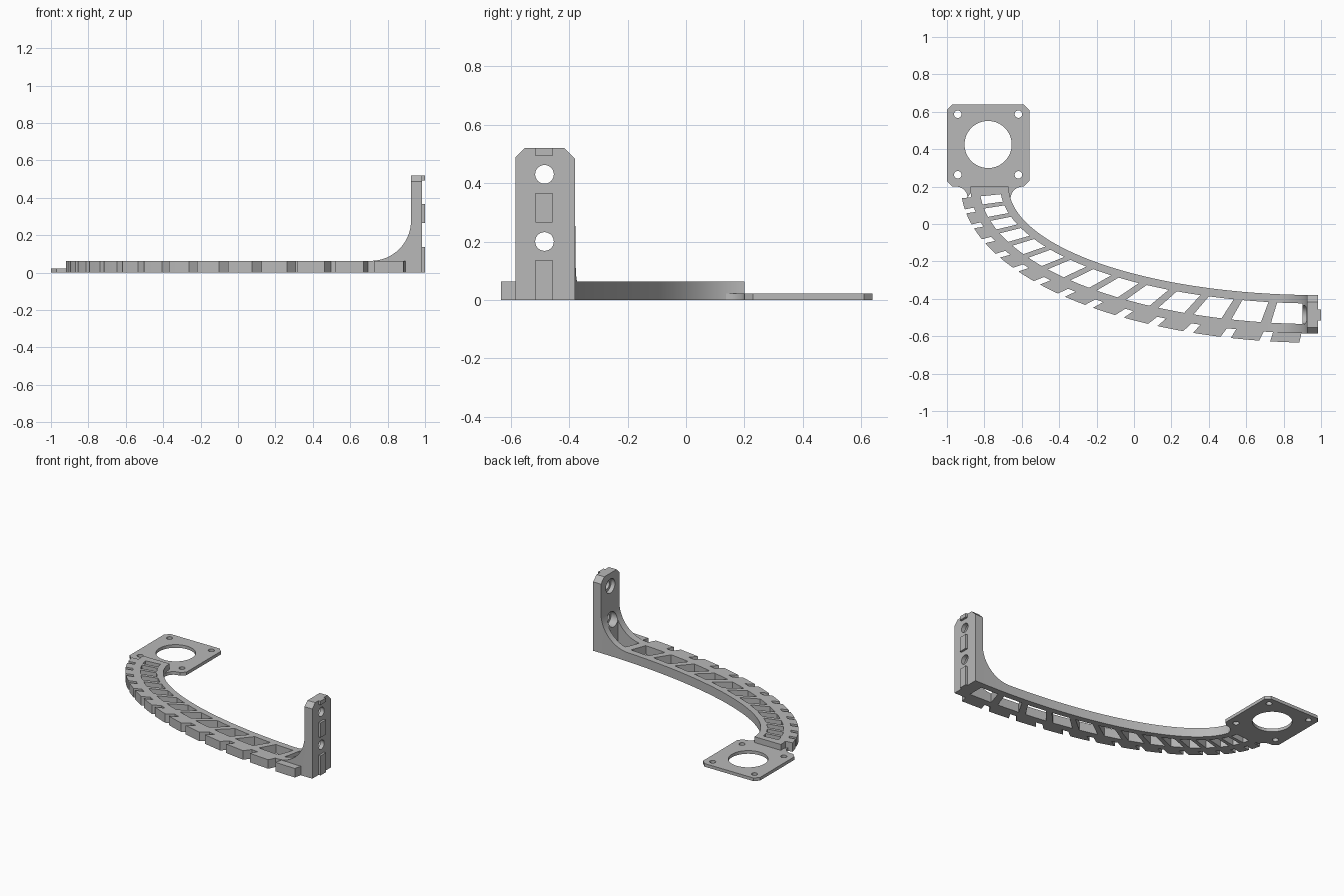
import bpy, bmesh, math
from math import sin, cos, pi

if "Cube" in bpy.data.objects:
    bpy.data.objects.remove(bpy.data.objects["Cube"])

grey = bpy.data.materials.new("plain_grey")
grey.use_nodes = True
grey.diffuse_color = (0.48, 0.48, 0.48, 1)
grey.node_tree.nodes["Principled BSDF"].inputs["Base Color"].default_value = (0.48, 0.48, 0.48, 1)

THICK = 0.063    # arm height
WIDTH = 0.205    # arm width
RAIL = 0.045     # rail width


def prism(name, loops, axis, lo, hi):
    """Extrude closed 2D loops along an axis; loops are (y,z), (x,z) or (x,y)."""
    place = {"x": lambda p, d: (d, p[0], p[1]),
             "y": lambda p, d: (p[0], d, p[1]),
             "z": lambda p, d: (p[0], p[1], d)}[axis]
    bm = bmesh.new()
    for loop in loops:
        a = [bm.verts.new(place(p, lo)) for p in loop]
        b = [bm.verts.new(place(p, hi)) for p in loop]
        bm.faces.new(a)
        bm.faces.new(b)
        for i in range(len(loop)):
            j = (i + 1) % len(loop)
            bm.faces.new((a[i], a[j], b[j], b[i]))
    bmesh.ops.recalc_face_normals(bm, faces=bm.faces)
    mesh = bpy.data.meshes.new(name)
    bm.to_mesh(mesh)
    bm.free()
    mesh.materials.append(grey)
    obj = bpy.data.objects.new(name, mesh)
    bpy.context.collection.objects.link(obj)
    return obj


def boolean(obj, tool, operation):
    """Apply a boolean and remove the helper."""
    tool.hide_render = True
    mod = obj.modifiers.new(operation, "BOOLEAN")
    mod.object, mod.operation, mod.solver = tool, operation, "EXACT"
    bpy.context.view_layer.objects.active = obj
    bpy.ops.object.modifier_apply(modifier=mod.name)
    bpy.data.objects.remove(tool)


def smooth(obj):
    bpy.ops.object.select_all(action="DESELECT")
    obj.select_set(True)
    bpy.context.view_layer.objects.active = obj
    bpy.ops.object.shade_smooth_by_angle(angle=math.radians(25))


def arc(cx, cy, r, start, end, n):
    return [(cx + r * cos(start + (end - start) * i / n),
             cy + r * sin(start + (end - start) * i / n)) for i in range(n + 1)]


def circle(cx, cy, r, n=32):
    return arc(cx, cy, r, 0, 2 * pi, n)[:-1]


def rect(x0, y0, x1, y1):
    return [(x0, y0), (x1, y0), (x1, y1), (x0, y1)]


def bow(t, offset):
    """Point on the quarter ellipse of the arm, offset from its inner edge."""
    return (0.985 - (1.655 + offset) * sin(t), 0.2 - (0.58 + offset) * cos(t))


def sweep(t0, t1, offset, n):
    return [bow(t0 + (t1 - t0) * i / n, offset) for i in range(n + 1)]


def skew(t):
    return 0.035 * sin(2.2 * t)


# Arm and upright: curved band trimmed by a side profile and an end profile
arm = prism("curved_arm", [sweep(0, pi / 2, 0, 64) + sweep(pi / 2, 0, WIDTH, 64)], "z", 0, 0.7)
r = 0.215
side = [(-1.2, -0.1), (1.1, -0.1), (1.1, 0.6), (0.925, 0.6)]
side += arc(0.925 - r, THICK + r, r, 0, -pi / 2, 16) + [(-1.2, THICK)]
boolean(arm, prism("side_profile", [side], "y", -1, 1), "INTERSECT")
end = [(-1, -0.1), (1, -0.1), (1, 0.3), (-0.197, 0.3), (-0.417, 0.52),
       (-0.553, 0.52), (-0.773, 0.3), (-1, 0.3)]
boolean(arm, prism("end_profile", [end], "x", -1.2, 1.2), "INTERSECT")

# Slanted windows between the two rails
windows = []
far = WIDTH - 0.05
previous = None
for k in range(14):
    t = 0.14 + 0.121 * k - 0.00126 * k * k
    if previous is None:
        near_start = math.asin(0.085 / (1.655 + RAIL))
        far_start = math.asin(0.085 / (1.655 + far))
    else:
        far_start = previous + 0.03
        near_start = far_start - skew(far_start)
    windows.append(sweep(near_start, t - skew(t), RAIL, 4) + sweep(t, far_start, far, 4))
    previous = t
boolean(arm, prism("window_cutter", windows, "z", -0.1, 0.7), "DIFFERENCE")

# Counterbored screw holes in the upright
for radius, lo, hi in ((0.05, 0.7, 0.955), (0.032, 0.8, 1.1)):
    holes = [circle(-0.485, z, radius) for z in (0.2, 0.43)]
    boolean(arm, prism("hole_cutter", holes, "x", lo, hi), "DIFFERENCE")
smooth(arm)

# Teeth along the outer edge
teeth = []
for k in range(14):
    t1 = 0.135 + 0.1125 * k - 0.0006 * k * k
    t0 = t1 - 0.082 + 0.0008 * k
    lean = 0.5 * skew(t1)
    teeth.append(sweep(t0 - lean, t1 - lean, WIDTH - 0.003, 3) + sweep(t1, t0, WIDTH + 0.05, 3))
smooth(prism("edge_teeth", teeth, "z", 0, THICK))

# Locating pads on the outside of the upright
prism("locating_pads", [rect(-0.515, z0, -0.457, z1)
                        for z0, z1 in ((0, 0.137), (0.265, 0.367), (0.493, 0.52))],
      "x", 0.98, 1.0)

# Mounting plate with chamfered corners and a filleted neck
c = 0.03
outline = [(-1, 0.2 + c), (-1, 0.64 - c), (-1 + c, 0.64), (-0.56 - c, 0.64),
           (-0.56, 0.64 - c), (-0.56, 0.2 + c), (-0.56 - c, 0.2)]
outline += arc(-0.595, 0.135, 0.065, pi / 2, pi, 8)
outline += [(-0.69, 0.17), (-0.87, 0.17)]
outline += arc(-0.95, 0.14, 0.06, 0, pi / 2, 8) + [(-1 + c, 0.2)]
plate = prism("mounting_plate", [outline], "z", 0, 0.022)
holes = [circle(-0.78, 0.425, 0.126, 64)]
holes += [circle(-0.78 + sx * 0.162, 0.425 + sy * 0.162, 0.02, 24)
          for sx in (-1, 1) for sy in (-1, 1)]
boolean(plate, prism("plate_hole_cutter", holes, "z", -0.1, 0.1), "DIFFERENCE")
smooth(plate)
